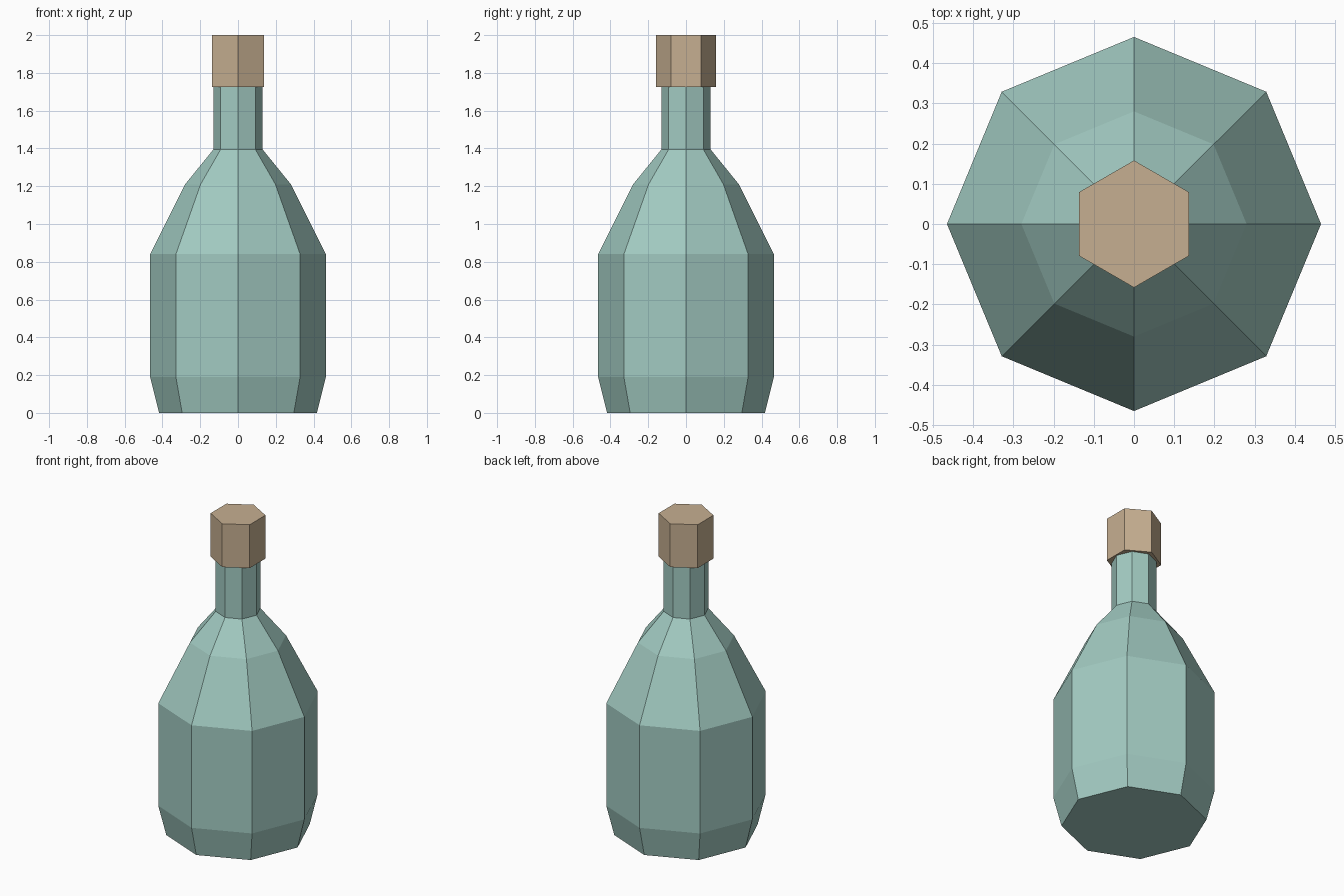
import bpy
import bmesh
from math import cos, sin, pi

cube = bpy.data.objects.get("Cube")
if cube:
    bpy.data.objects.remove(cube, do_unlink=True)


def make_material(name, rgb):
    mat = bpy.data.materials.new(name)
    mat.use_nodes = True
    mat.diffuse_color = (*rgb, 1)
    mat.node_tree.nodes["Principled BSDF"].inputs["Base Color"].default_value = (*rgb, 1)
    return mat


def lathe(name, profile, sides, mat):
    """Flat-shaded closed solid from (radius, height) rings, one corner on the y axis."""
    bm = bmesh.new()
    rings = []
    for radius, z in profile:
        angles = [pi / 2 + 2 * pi * i / sides for i in range(sides)]
        rings.append([bm.verts.new((radius * cos(a), radius * sin(a), z)) for a in angles])
    for low, high in zip(rings, rings[1:]):
        for i in range(sides):
            j = (i + 1) % sides
            bm.faces.new((low[i], low[j], high[j], high[i]))
    bm.faces.new(rings[0][::-1])
    bm.faces.new(rings[-1])
    mesh = bpy.data.meshes.new(name)
    bm.to_mesh(mesh)
    bm.free()
    mesh.materials.append(mat)
    obj = bpy.data.objects.new(name, mesh)
    bpy.context.collection.objects.link(obj)
    return obj


glass = make_material("pale green glass", (0.362, 0.597, 0.539))
cork = make_material("tan cork", (0.565, 0.429, 0.283))

# Bottle: tapered foot, straight body, two-step shoulder, neck
bottle_profile = [(0.418, 0), (0.465, 0.19), (0.465, 0.84),
                  (0.28, 1.21), (0.13, 1.395), (0.13, 1.75)]
lathe("bottle", bottle_profile, 8, glass)

# Six-sided stopper over the neck
lathe("stopper", [(0.158, 1.725), (0.158, 2)], 6, cork)
